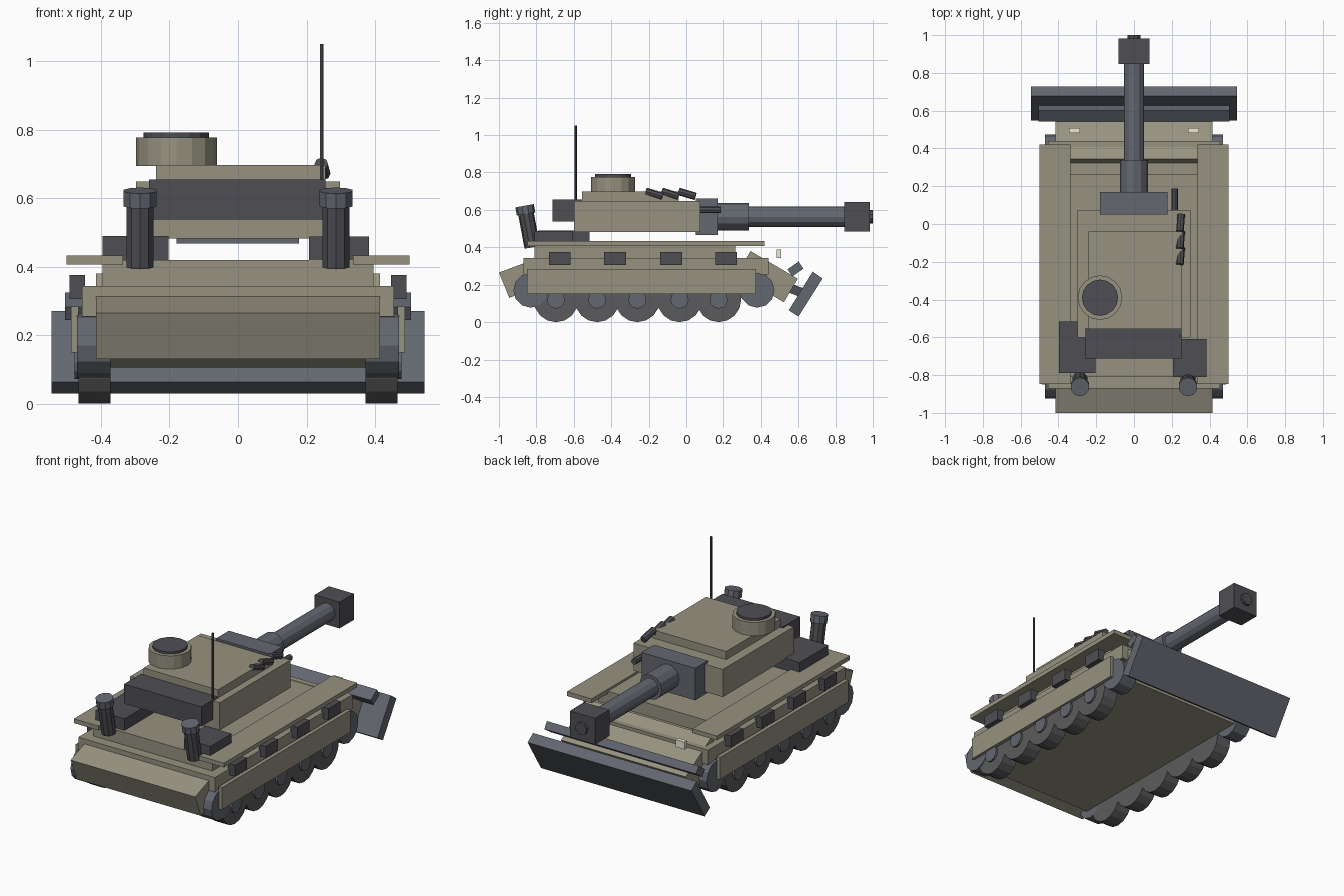
import bpy, bmesh, math
from mathutils import Vector

if "Cube" in bpy.data.objects:
    bpy.data.objects.remove(bpy.data.objects["Cube"])


def material(name, rgb):
    m = bpy.data.materials.new(name)
    m.diffuse_color = (*rgb, 1)
    m.use_nodes = True
    m.node_tree.nodes["Principled BSDF"].inputs["Base Color"].default_value = m.diffuse_color
    return m


TAN = material("tan_paint", (0.305, 0.29, 0.218))
DARK = material("dark_metal", (0.078, 0.076, 0.086))
STEEL = material("steel", (0.125, 0.135, 0.16))
WHEEL = material("wheel_grey", (0.105, 0.105, 0.11))
LAMP = material("lamp_cream", (0.85, 0.82, 0.65))


def finish(name, bm, mat):
    bmesh.ops.recalc_face_normals(bm, faces=bm.faces)
    me = bpy.data.meshes.new(name)
    bm.to_mesh(me)
    bm.free()
    me.materials.append(mat)
    ob = bpy.data.objects.new(name, me)
    bpy.context.collection.objects.link(ob)
    return ob


def prism(name, yz, x0, x1, mat):
    """Side profile in y, z extruded across x."""
    bm = bmesh.new()
    face = bm.faces.new([bm.verts.new((x0, y, z)) for y, z in yz])
    new = bmesh.ops.extrude_face_region(bm, geom=[face])["geom"]
    verts = [v for v in new if isinstance(v, bmesh.types.BMVert)]
    bmesh.ops.translate(bm, verts=verts, vec=(x1 - x0, 0, 0))
    # close the starting side if the extrusion consumed it
    edges = [e for e in bm.edges if e.is_boundary]
    if edges:
        bmesh.ops.holes_fill(bm, edges=edges)
    return finish(name, bm, mat)


def box(name, x, y, z, mat):
    return prism(name, [(y[0], z[0]), (y[1], z[0]), (y[1], z[1]), (y[0], z[1])], x[0], x[1], mat)


def rod(name, a, b, r, mat, sides=12):
    """Cylinder between two points."""
    a, b = Vector(a), Vector(b)
    bm = bmesh.new()
    bmesh.ops.create_cone(bm, cap_ends=True, segments=sides, radius1=r, radius2=r, depth=(b - a).length)
    bm.transform((b - a).to_track_quat('Z', 'Y').to_matrix().to_4x4())
    bmesh.ops.translate(bm, verts=bm.verts, vec=(a + b) / 2)
    return finish(name, bm, mat)


# Hull
box("lower_hull", (-.38, .38), (-.86, .44), (.13, .26), TAN)
box("main_hull", (-.455, .455), (-.87, .44), (.255, .343), TAN)
box("upper_deck", (-.396, .396), (-.81, .265), (.34, .42), TAN)
prism("front_glacis", [(.345, .38), (.597, .232), (.523, .106), (.271, .254)], -.415, .415, TAN)
prism("rear_plate", [(-1, .265), (-.945, .13), (-.765, .197), (-.82, .332)], -.415, .415, TAN)

# Running gear, skirts and fenders on both sides
for s, side in ((1, "right"), (-1, "left")):
    box(f"{side}_fender", (s * .335, s * .5), (-.848, .42), (.407, .433), TAN)
    box(f"{side}_skirt", (s * .465, s * .488), (-.85, .375), (.15, .283), TAN)
    for i, y in enumerate((-.695, -.475, -.26, -.035, .175)):
        rod(f"{side}_road_wheel_{i}", (s * .372, y, .12), (s * .466, y, .12), .12, WHEEL, 16)
        rod(f"{side}_wheel_hub_{i}", (s * .46, y, .12), (s * .478, y, .12), .048, STEEL)
    for n, y in (("rear", -.83), ("front", .38)):
        rod(f"{side}_{n}_sprocket", (s * .372, y, .17), (s * .47, y, .17), .093, STEEL)
    for i, y in enumerate((-.675, -.38, -.08, .215)):
        box(f"{side}_skirt_bracket_{i}", (s * .446, s * .492), (y - .058, y + .058), (.306, .375), DARK)
    # Headlight
    box(f"{side}_headlight", (s * .285, s * .345), (.483, .507), (.343, .388), LAMP)
    # Tilted exhaust with cap
    foot, mid, top = [Vector((s * .286, y, z)) for y, z in ((-.822, .40), (-.855, .578), (-.863, .622))]
    rod(f"{side}_exhaust", foot, mid, .042, DARK, 10)
    rod(f"{side}_exhaust_cap", mid, top, .05, STEEL, 10)
    # Blade arm
    prism(f"{side}_blade_arm", [(.46, .19), (.61, .135), (.63, .18), (.48, .235)], s * .29, s * .35, DARK)

# Rear deck stowage
box("left_stowage_box", (-.396, -.203), (-.79, -.515), (.41, .49), DARK)
box("right_stowage_box", (.207, .383), (-.81, -.608), (.41, .488), DARK)

# Dozer blade and its top bar
prism("dozer_blade", [(.549, .063), (.601, .03), (.729, .233), (.677, .27)], -.545, .545, STEEL)
prism("blade_top_bar", [(.542, .282), (.567, .244), (.627, .285), (.602, .324)], -.505, .505, STEEL)

# Turret
box("turret_body", (-.298, .298), (-.60, .075), (.482, .648), TAN)
box("turret_roof", (-.24, .255), (-.555, -.04), (.645, .697), TAN)
box("turret_bustle", (-.26, .255), (-.713, -.55), (.537, .655), DARK)
rod("cupola", (-.18, -.39, .694), (-.18, -.39, .777), .118, TAN, 16)
rod("cupola_hatch", (-.18, -.39, .77), (-.18, -.39, .791), .096, DARK, 16)
rod("antenna", (.245, -.59, .645), (.245, -.59, 1.05), .006, DARK, 6)

# Three tilted launcher tubes and the small side gun
for i, y in enumerate((-.17, -.085, .005)):
    rod(f"launcher_tube_{i}", (.243, y - .045, .699), (.25, y + .045, .672), .02, DARK, 8)
rod("side_gun", (.216, .06, .60), (.216, .188, .60), .018, DARK, 8)

# Main gun
box("mantlet", (-.18, .178), (.05, .17), (.467, .66), STEEL)
rod("barrel_collar", (0, .16, .563), (0, .338, .563), .074, STEEL, 12)
rod("barrel", (0, .33, .563), (0, .86, .563), .054, STEEL, 12)
box("muzzle_brake", (-.083, .083), (.848, .983), (.485, .643), DARK)
rod("muzzle_tip", (0, .97, .563), (0, 1.0, .563), .037, DARK, 10)
